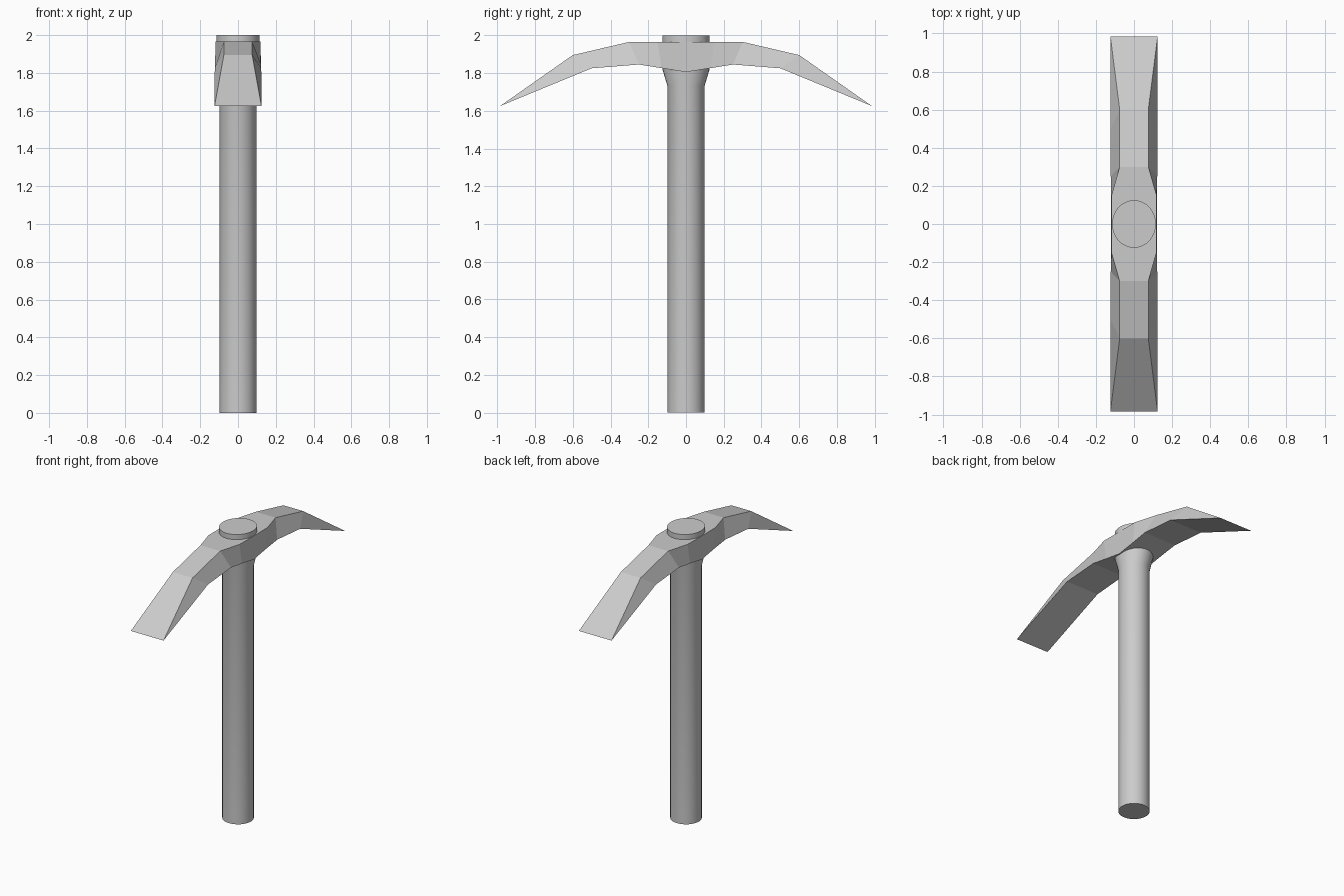
import bpy, bmesh, math

if "Cube" in bpy.data.objects:
    bpy.data.objects.remove(bpy.data.objects["Cube"])


def finish(name, bm, smooth=False):
    bmesh.ops.remove_doubles(bm, verts=bm.verts, dist=0.0005)
    bmesh.ops.recalc_face_normals(bm, faces=bm.faces)
    mesh = bpy.data.meshes.new(name)
    bm.to_mesh(mesh)
    bm.free()
    obj = bpy.data.objects.new(name, mesh)
    bpy.context.collection.objects.link(obj)
    bpy.context.view_layer.objects.active = obj
    obj.select_set(True)
    if smooth:
        bpy.ops.object.shade_smooth_by_angle(angle=math.radians(35))
    obj.select_set(False)
    return obj


def loft(bm, rings):
    loops = [[bm.verts.new(p) for p in ring] for ring in rings]
    n = len(loops[0])
    for a, b in zip(loops, loops[1:]):
        for i in range(n):
            j = (i + 1) % n
            bm.faces.new((a[i], a[j], b[j], b[i]))
    return loops


# Handle: round shaft flaring into a slightly oval eye and a flat butt on top
def ellipse(rx, ry, z, n=32):
    return [(rx * math.cos(2 * math.pi * i / n), ry * math.sin(2 * math.pi * i / n), z)
            for i in range(n)]


bm = bmesh.new()
loops = loft(bm, [ellipse(*s) for s in (
    (0.098, 0.098, 0.0), (0.098, 0.098, 1.73),
    (0.115, 0.125, 1.82), (0.115, 0.125, 2.0))])
bm.faces.new(loops[0])
bm.faces.new(loops[-1])
finish("handle", bm, smooth=True)

# Pick head: half sections from the eye to the chisel tip
# (top y, top z, top half width, bottom y, bottom z, bottom half width)
half = [
    (0.00, 1.965, 0.118, 0.00, 1.805, 0.120),
    (0.15, 1.965, 0.118, 0.13, 1.826, 0.120),
    (0.30, 1.965, 0.075, 0.25, 1.845, 0.122),
    (0.60, 1.895, 0.075, 0.50, 1.825, 0.123),
    (0.985, 1.625, 0.124, 0.985, 1.625, 0.124),
]


def section(s, side):
    ty, tz, tw, by, bz, bw = s
    return [(-tw, side * ty, tz), (tw, side * ty, tz),
            (bw, side * by, bz), (-bw, side * by, bz)]


bm = bmesh.new()
loft(bm, [section(s, -1) for s in reversed(half)] + [section(s, 1) for s in half[1:]])
finish("pick_head", bm)
